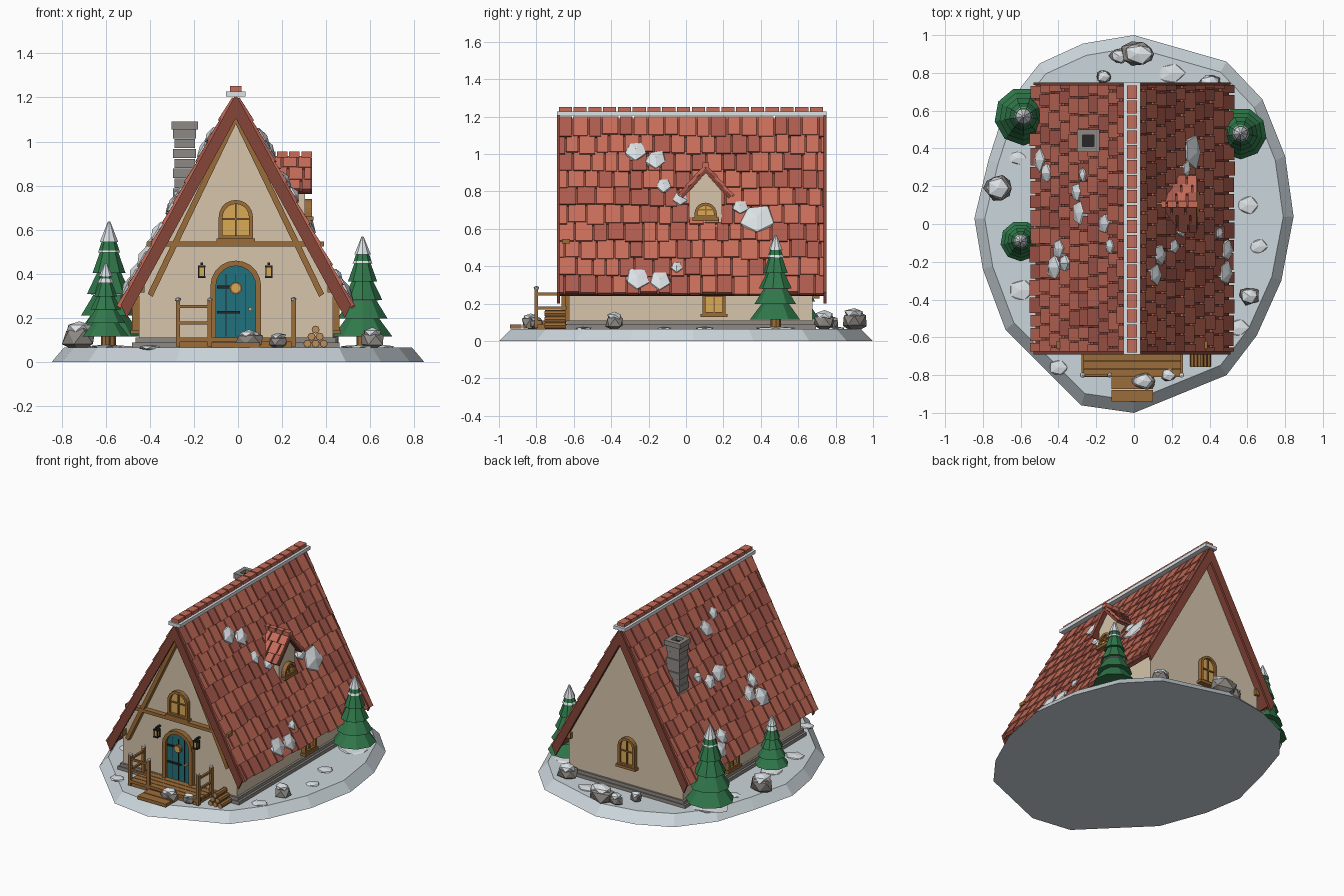
import bpy, bmesh, random
from math import sin, cos, pi, atan, radians
from mathutils import Matrix, Vector

if "Cube" in bpy.data.objects:
    bpy.data.objects.remove(bpy.data.objects["Cube"])

random.seed(4)
CX = -0.01            # house centre line
I4 = Matrix.Identity(4)


def material(name, r, g, b):
    m = bpy.data.materials.new(name)
    m.diffuse_color = (r, g, b, 1)
    m.use_nodes = True
    m.node_tree.nodes["Principled BSDF"].inputs["Base Color"].default_value = m.diffuse_color
    return m


SNOW = material("snow", .72, .76, .79)
GROUND = material("ground_snow", .60, .67, .71)
WALL = material("plaster", .67, .56, .41)
RED = material("tile_red", .56, .15, .10)
RED2 = material("tile_dark_red", .42, .105, .075)
TRIM = material("roof_trim", .24, .06, .04)
WOOD = material("wood", .33, .15, .04)
WOOD2 = material("light_wood", .50, .28, .11)
TEAL = material("teal", .015, .17, .21)
GOLD = material("window_glow", .70, .40, .09)
DARK = material("iron", .02, .02, .022)
GREEN = material("pine", .03, .19, .07)
STONE = material("stone", .27, .25, .23)


def finish(name, bm, *mats):
    bmesh.ops.recalc_face_normals(bm, faces=bm.faces)
    me = bpy.data.meshes.new(name)
    bm.to_mesh(me)
    bm.free()
    for m in mats:
        me.materials.append(m)
    ob = bpy.data.objects.new(name, me)
    bpy.context.collection.objects.link(ob)
    return ob


def box(name, x, y, z, mat, M=I4):
    """Box from three (min, max) ranges."""
    bm = bmesh.new()
    c = [(a + b) / 2 for a, b in (x, y, z)]
    s = [b - a for a, b in (x, y, z)]
    bmesh.ops.create_cube(bm, size=1, matrix=M @ Matrix.Translation(c) @ Matrix.Diagonal((*s, 1)))
    return finish(name, bm, mat)


def prism(name, pts, y0, y1, mat, M=I4, hole=None):
    """Extrude an (x, z) outline along y; with a hole outline it becomes a ring."""
    bm = bmesh.new()
    loops = [[[bm.verts.new(M @ Vector((p[0], y, p[1]))) for p in o] for y in (y0, y1)]
             for o in ([pts, hole] if hole else [pts])]
    n = len(pts)
    pairs = [(l[0], l[1]) for l in loops]
    if hole:
        pairs += [(loops[0][k], loops[1][k]) for k in (0, 1)]
    else:
        bm.faces.new(loops[0][0])
        bm.faces.new(loops[0][1])
    for a, b in pairs:
        for i in range(n):
            bm.faces.new((a[i], a[(i + 1) % n], b[(i + 1) % n], b[i]))
    return finish(name, bm, mat)


def rod(name, a, b, r, mat, sides=8, r2=None):
    a, b = Vector(a), Vector(b)
    bm = bmesh.new()
    bmesh.ops.create_cone(bm, cap_ends=True, segments=sides, radius1=r, radius2=r if r2 is None else r2,
                          depth=(b - a).length, matrix=Matrix.Translation((a + b) / 2)
                          @ (b - a).to_track_quat('Z', 'Y').to_matrix().to_4x4())
    return finish(name, bm, mat)


def lump(name, M, mat, jitter=.16):
    bm = bmesh.new()
    bmesh.ops.create_icosphere(bm, subdivisions=1, radius=1)
    for v in bm.verts:
        v.co *= 1 + random.uniform(-jitter, jitter)
    bm.transform(M)
    return finish(name, bm, mat)


def arch(w, h, x=0, z=0, n=10):
    r = w / 2
    return [(x - r, z), (x + r, z)] + [(x + r * cos(pi * i / n), z + h - r + r * sin(pi * i / n)) for i in range(n + 1)]


def roof(name, M, z0, run, slope, y0, y1, t, rows, tw, th):
    """Chevron slab with staggered tiles on both slopes."""
    a = atan(slope)
    c, s = cos(a), sin(a)
    side = [(run, z0 - run * slope), (run - t * s, z0 - run * slope - t * c)]
    prism(name + "_slab", [(0, z0), *side, (0, z0 - t / c), *[(-x, z) for x, z in reversed(side)]], y0, y1, TRIM, M)
    bm = bmesh.new()
    L = run / c / rows
    for sx in (-1, 1):
        d, n = Vector((sx * c, 0, -s)), Vector((sx * s, 0, c))
        d2, n2 = d + n * .07, n - d * .07
        for r in range(rows):
            y = y0 - (tw * .5 if r % 2 else 0)
            while y < y1 - .01:
                w = tw * random.uniform(.8, 1.2)
                lo, hi = max(y, y0), min(y + w, y1)
                y += w
                if hi - lo < .015:
                    continue
                ln = L * random.uniform(1.0, 1.16)
                pos = Vector((0, (lo + hi) / 2, z0)) + d * (r * L + ln / 2) + n * th * .55
                T = Matrix((Vector((0, hi - lo - .009, 0)), d2 * ln, n2 * th)).transposed().to_4x4()
                g = bmesh.ops.create_cube(bm, size=1, matrix=M @ Matrix.Translation(pos) @ T)
                k = random.random() < .35
                for f in {f for v in g['verts'] for f in v.link_faces}:
                    f.material_index = k
    finish(name + "_tiles", bm, RED, RED2)


def window(name, loc, w, h, turn=0):
    """Arched window facing -y before turning about z."""
    M = Matrix.Translation(loc) @ Matrix.Rotation(radians(turn), 4, 'Z')
    e = min(.018, w * .13)
    prism(name + "_glass", arch(w - e, h - e, 0, e / 2), -.012, .01, GOLD, M)
    prism(name + "_frame", arch(w, h), -.028, .01, WOOD, M, arch(w - 2 * e, h - 2 * e, 0, e))
    box(name + "_mullion", (-.004, .004), (-.02, 0), (e, h - e), WOOD, M)
    box(name + "_bar", (-w / 2 + e, w / 2 - e), (-.02, 0), (h * .5, h * .5 + .008), WOOD, M)
    box(name + "_sill", (-w / 2 - .01, w / 2 + .01), (-.036, .01), (-.012, .006), WOOD, M)


# Snowy ground slab
out = [(0, 1), (-.27, .955), (-.5, .85), (-.68, .62), (-.77, .34), (-.845, .03), (-.8, -.24), (-.68, -.56), (-.28, -.96),
       (0, -1), (.49, -.80), (.65, -.59), (.78, -.3), (.845, .04), (.8, .36), (.68, .66), (.49, .86)]
bm = bmesh.new()
lo = [bm.verts.new((x, y, 0)) for x, y in out]
hi = [bm.verts.new((x * .935, y * .935, .065)) for x, y in out]
bm.faces.new(lo)
bm.faces.new(hi)
for i in range(len(out)):
    j = (i + 1) % len(out)
    bm.faces.new((lo[i], lo[j], hi[j], hi[i]))
finish("ground", bm, GROUND)

# House body and foundation
H = Matrix.Translation((CX, 0, 0))
box("foundation", (-.47, .47), (-.645, .695), (.06, .088), STONE, H)
box("foundation_upper", (-.455, .455), (-.638, .688), (.088, .11), STONE, H)
prism("house_walls", [(-.44, .09), (.44, .09), (.44, .34), (0, 1.145), (-.44, .34)], -.625, .675, WALL, H)

# Main roof, ridge and barge boards
SL = 1.83
roof("main_roof", H, 1.19, .512, SL, -.68, .74, .024, 10, .085, .022)
box("ridge_snow", (-.045, .045), (-.69, .75), (1.205, 1.228), SNOW, H)
for i in range(18):
    y = -.68 + i * .079
    box("ridge_tile", (-.027, .027), (y, y + .07), (1.222, 1.252), RED, H)
for y in (-.69, .735):
    for s in (-1, 1):
        prism("barge_board", [(0, 1.215), (s * .522, 1.215 - .522 * SL), (s * .495, .20), (0, 1.105)], y, y + .015, TRIM, H)
for s in (-1, 1):
    # Gable timbers, purlin ends
    prism("gable_timber", [(s * .012, 1.115), (s * .40, .31), (s * .378, .295), (s * -.01, 1.10)], -.66, -.62, WOOD, H)
    for y in (-.665, .655):
        box("purlin_end", (s * .43 - .015, s * .43 + .015), (y, y + .04), (.315, .355), WOOD, H)
box("gable_crossbeam", (-.40, .40), (-.662, -.62), (.523, .546), WOOD, H)

# Windows
window("gable_window", (CX, -.627, .555), .155, .18)
window("back_window", (CX - .02, .677, .24), .13, .20, 180)
window("right_window", (.432, .15, .14), .125, .19, 90)
window("left_window", (-.452, .15, .14), .125, .19, -90)

# Dormer on the right slope
D = Matrix.Translation((0, .105, 0)) @ Matrix.Rotation(pi / 2, 4, 'Z')
prism("dormer_walls", [(-.088, .6), (.088, .6), (.088, .80), (0, .90), (-.088, .80)], -.305, -.1, WALL, D)
roof("dormer_roof", D, .925, .135, 1.12, -.335, -.1, .016, 3, .06, .016)
for i in range(4):
    box("dormer_ridge_tile", (-.018, .018), (-.335 + i * .055, -.287 + i * .055), (.928, .955), RED, D)
window("dormer_window", (.307, .105, .655), .12, .085, 90)

# Chimney in stone courses
K = Matrix.Translation((-.242, .44, 0))
for i in range(10):
    r = .052 if i % 2 else .047
    box("chimney_course", (-r, r), (-r, r), (.61 + i * .045, .652 + i * .045), STONE, K)
sq = [(-.06, -.06), (.06, -.06), (.06, .06), (-.06, .06)]
prism("chimney_cap", sq, -1.09, -1.055, STONE, K @ Matrix.Rotation(-pi / 2, 4, 'X') @ Matrix.Diagonal((1, 1, 1, 1)),
      [(x * .5, y * .5) for x, y in sq])
box("flue", (-.03, .03), (-.03, .03), (1.04, 1.065), DARK, K)

# Door with hinges, planks and porthole
prism("door_leaf", arch(.19, .335, 0, .11), -.64, -.61, TEAL, H)
prism("door_frame", arch(.23, .355, 0, .105), -.66, -.62, WOOD, H, arch(.18, .33, 0, .106))
for x in (-.045, 0, .045):
    box("door_groove", (x - .002, x + .002), (-.643, -.63), (.115, .40), DARK, H)
for z in (.225, .34):
    box("door_hinge", (-.085, .02), (-.648, -.63), (z - .006, z + .006), DARK, H)
rod("door_porthole_frame", (CX, -.63, .335), (CX, -.654, .335), .028, WOOD, 12)
rod("door_porthole", (CX, -.63, .335), (CX, -.658, .335), .02, GOLD, 12)
rod("door_knob", (CX + .065, -.63, .24), (CX + .065, -.66, .24), .009, GOLD)

# Wall lanterns
for x in (-.155, .15):
    L = Matrix.Translation((CX + x, -.66, 0))
    box("lantern_arm", (-.006, .006), (-.01, .035), (.44, .452), DARK, L)
    box("lantern_light", (-.011, .011), (-.011, .011), (.388, .43), GOLD, L)
    for z in (.38, .428):
        box("lantern_plate", (-.017, .017), (-.017, .017), (z, z + .01), DARK, L)
    for u in (-.013, .013):
        for v in (-.013, .013):
            box("lantern_bar", (u - .003, u + .003), (v - .003, v + .003), (.385, .43), DARK, L)

# Porch deck, step and railings
for i in range(4):
    y = -.81 + i * .043
    box("deck_plank", (-.265, .265), (y, y + .039), (.09, .11), WOOD, H)
box("deck_base", (-.255, .255), (-.80, -.63), (.06, .092), WOOD, H)
for y in (-.94, -.873):
    box("step_plank", (-.11, .11), (y, y + .06), (.066, .088), WOOD, H)
for x, y in ((-.262, -.80), (-.118, -.80), (.262, -.80), (-.262, -.655), (.262, -.655)):
    box("rail_post", (x - .01, x + .01), (y - .01, y + .01), (.07, .28), WOOD, H)
    lump("post_snow", H @ Matrix.Translation((x, y, .283)) @ Matrix.Diagonal((.015, .015, .011, 1)), SNOW)
for z in (.17, .245):
    box("front_rail", (-.262, -.118), (-.807, -.793), (z, z + .014), WOOD, H)
    for x in (-.262, .262):
        box("side_rail", (x - .007, x + .007), (-.80, -.64), (z, z + .014), WOOD, H)

# Log pile
for row in range(3):
    for i in range(3 - row):
        x, z = .315 + i * .037 + row * .0185, .083 + row * .032
        rod("log", (x, -.755, z), (x, -.645, z), .018, WOOD)
        rod("log_end", (x, -.757, z), (x, -.75, z), .014, WOOD2)

# Pine trees
for x, y, r, top in ((-.585, .57, .155, .635), (-.6, -.09, .108, .445), (.565, .48, .138, .565)):
    lump("tree_snow_base", Matrix.Translation((x, y, .065)) @ Matrix.Diagonal((r * .85, r * .8, .015, 1)), SNOW)
    rod("tree_trunk", (x, y, .06), (x, y, .16), r * .2, WOOD)
    h = top - .115
    for i in range(5):
        R, z = r * (1 - .17 * i), .115 + h * .185 * i
        tip = z + h * (.36 if i < 4 else .25)
        rod("tree_tier", (x, y, z), (x, y, tip), R, GREEN, 9, R * .12)
        if i in (1, 3, 4):
            f = .5 if i < 4 else .35
            rod("tree_snow", (x, y, z + (tip - z) * f), (x, y, tip + .008), R * (1.04 - .88 * f) + .006, SNOW, 9, .005)

# Rocks with snow caps
for x, y, r, w in ((-.72, .19, .08, 1), (.02, .90, .075, 1.4), (-.08, .89, .05, 1.1), (-.16, .78, .045, 1), (.40, .74, .065, 1.1),
                   (.61, -.38, .06, 1), (.05, -.83, .055, 1.2), (.18, -.80, .045, 1.1)):
    T = Matrix.Translation((x, y, .065 + r * .6))
    lump("rock", T @ Matrix.Diagonal((r * w, r * .9, r * .8, 1)), STONE)
    lump("rock_snow", T @ Matrix.Translation((0, 0, r * .5)) @ Matrix.Diagonal((r * w * .8, r * .75, r * .42, 1)), SNOW)

# Flat snow drifts on the ground
for x, y, r in ((.6, .1, .06), (-.62, .35, .05), (-.6, -.35, .07), (.55, -.55, .06), (.2, .8, .07), (-.4, -.76, .05), (.66, -.12, .05)):
    lump("snow_drift", Matrix.Translation((x, y, .066)) @ Matrix.Diagonal((r, r * .8, .012, 1)), SNOW)

# Snow clumps on the roof: side, y, distance from centre, radius
for s, y, dx, r in ((1, -.27, .115, .06), (1, -.16, .14, .06), (1, -.12, .215, .048), (1, -.03, .255, .045), (1, .29, .28, .045),
                    (1, .38, .315, .095), (1, -.26, .49, .07), (1, -.14, .495, .06), (1, -.05, .455, .036),
                    (-1, .34, .485, .065), (-1, .27, .45, .06), (-1, .26, .255, .04), (-1, .17, .285, .055), (-1, .06, .275, .065),
                    (-1, 0, .14, .06), (-1, -.12, .11, .048), (-1, -.13, .38, .06), (-1, -.23, .41, .075), (-1, -.21, .35, .05)):
    tilt = Matrix.Rotation(s * atan(SL), 4, 'Y')
    lump("roof_snow", Matrix.Translation((CX + s * dx, y, 1.225 - dx * SL)) @ tilt @ Matrix.Diagonal((r, r, .03, 1)), SNOW)
